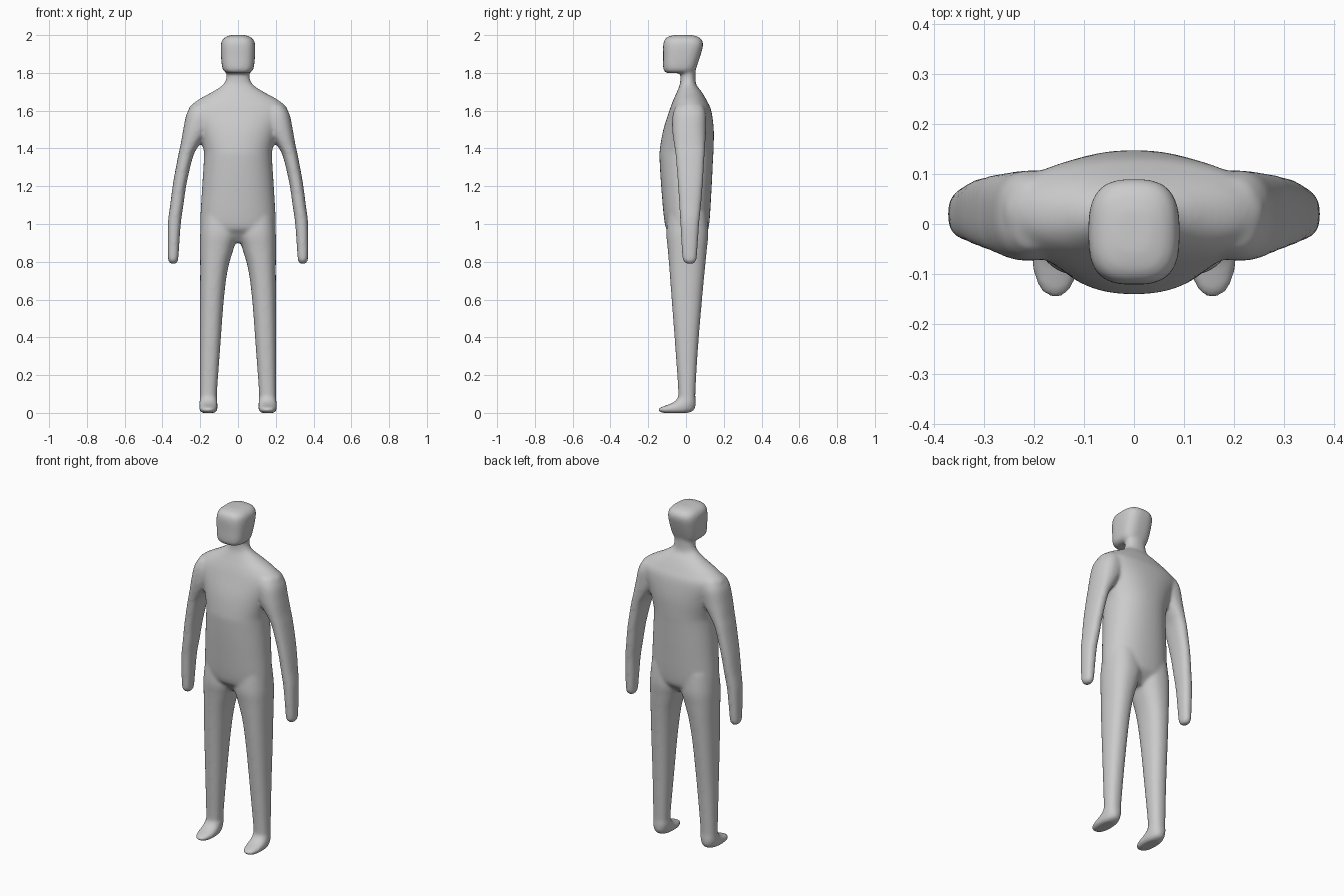
import bpy, bmesh, math

SIDES = 40
STEPS = 6


def catmull(a, b, c, d, t):
    return 0.5 * (2 * b + (c - a) * t + (2 * a - 5 * b + 4 * c - d) * t * t
                  + (3 * b - a - 3 * c + d) * t ** 3)


def smooth_stations(st):
    """Refine the stations with a smooth curve through them."""
    out = []
    for i in range(len(st) - 1):
        p = [st[max(i - 1, 0)], st[i], st[i + 1], st[min(i + 2, len(st) - 1)]]
        for k in range(STEPS):
            out.append([catmull(*v, k / STEPS) for v in zip(*p)])
    return out + [list(st[-1])]


def loft(bm, stations, power, side=1):
    """Stack horizontal superellipse rings: (z, centre x, half width, y front, y back)."""
    rings = []
    for z, cx, hx, y0, y1 in smooth_stations(stations):
        ring = []
        for j in range(SIDES):
            a = 2 * math.pi * j / SIDES
            c, s = math.cos(a), math.sin(a)
            u = math.copysign(abs(c) ** (2 / power), c)
            v = math.copysign(abs(s) ** (2 / power), s)
            ring.append(bm.verts.new((side * (cx + hx * u), (y0 + y1) / 2 + (y1 - y0) / 2 * v, z)))
        rings.append(ring)
    faces = [bm.faces.new(rings[0][::-1]), bm.faces.new(rings[-1])]
    for r0, r1 in zip(rings, rings[1:]):
        for j in range(SIDES):
            k = (j + 1) % SIDES
            faces.append(bm.faces.new((r0[j], r0[k], r1[k], r1[j])))
    if side < 0:
        bmesh.ops.reverse_faces(bm, faces=faces)


head = [(1.799, 0, .058, -.100, .040), (1.808, 0, .074, -.115, .047),
        (1.83, 0, .084, -.121, .056), (1.89, 0, .090, -.121, .076),
        (1.945, 0, .091, -.121, .090), (1.975, 0, .083, -.114, .084),
        (1.993, 0, .060, -.092, .060), (2.001, 0, .030, -.055, .025)]

torso = [(.90, 0, .10, -.045, .055), (.95, 0, .185, -.085, .105),
         (1.0, 0, .20, -.112, .123), (1.18, 0, .191, -.130, .135),
         (1.34, 0, .181, -.140, .143), (1.40, 0, .184, -.138, .146),
         (1.50, 0, .215, -.120, .147), (1.60, 0, .262, -.088, .134),
         (1.65, 0, .222, -.070, .112), (1.70, 0, .135, -.048, .083),
         (1.735, 0, .083, -.034, .056), (1.77, 0, .063, -.030, .050),
         (1.84, 0, .062, -.030, .050)]

arm = [(.789, .343, .012, .006, .036), (.80, .343, .023, -.010, .050),
       (.83, .343, .028, -.020, .058), (1.0, .337, .034, -.030, .070),
       (1.1, .324, .035, -.036, .080), (1.22, .307, .036, -.044, .090),
       (1.36, .277, .040, -.055, .098), (1.42, .254, .050, -.063, .102),
       (1.5, .220, .070, -.073, .106), (1.58, .200, .073, -.070, .106),
       (1.63, .190, .055, -.050, .090)]

# Foot, ankle and leg in one column
leg = [(0.0, .157, .035, -.125, .015), (.012, .157, .046, -.148, .040),
       (.028, .157, .049, -.138, .049), (.05, .157, .048, -.078, .052),
       (.075, .156, .046, -.047, .051), (.11, .156, .045, -.041, .050),
       (.335, .148, .053, -.056, .063), (.60, .138, .063, -.076, .085),
       (.76, .127, .073, -.088, .100), (.87, .112, .089, -.097, .111),
       (.95, .100, .100, -.104, .118), (1.06, .095, .095, -.095, .110)]

# Whole figure, fused into one skin
bm = bmesh.new()
loft(bm, head, 2.9)
loft(bm, torso, 2.2)
for side in (1, -1):
    loft(bm, arm, 2.4, side)
    loft(bm, leg, 2.3, side)
mesh = bpy.data.meshes.new("body")
bm.to_mesh(mesh)
bm.free()
body = bpy.data.objects.new("body", mesh)
bpy.context.collection.objects.link(body)

remesh = body.modifiers.new("fuse", 'REMESH')
remesh.mode = 'VOXEL'
remesh.voxel_size = 0.008
remesh.use_smooth_shade = True
relax = body.modifiers.new("relax", 'SMOOTH')
relax.factor = 0.5
relax.iterations = 12
